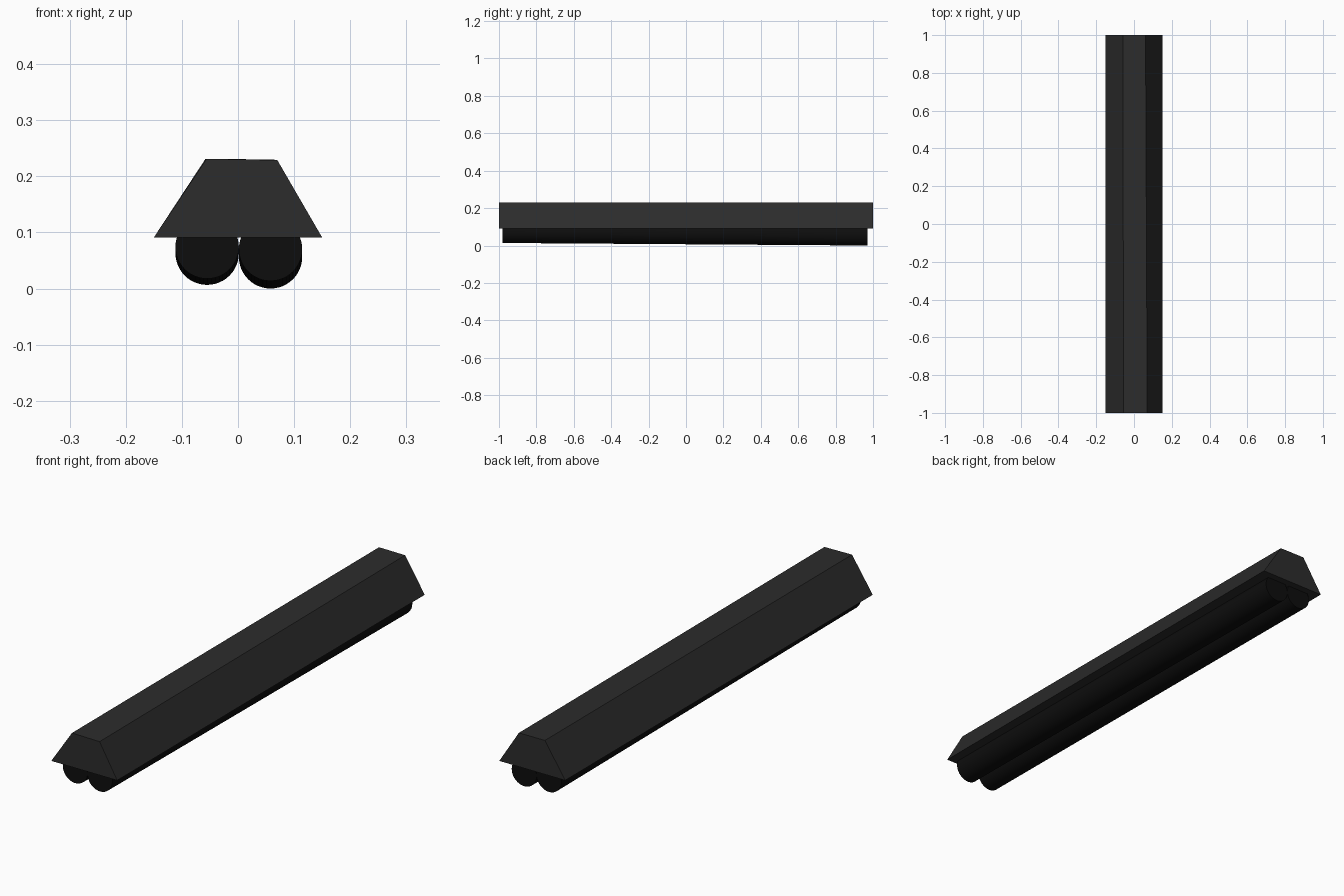
import bpy
from mathutils import Vector

if "Cube" in bpy.data.objects:
    bpy.data.objects.remove(bpy.data.objects["Cube"])


def paint(obj, name, value):
    mat = bpy.data.materials.get(name) or bpy.data.materials.new(name)
    mat.diffuse_color = (value, value, value, 1)
    mat.use_nodes = True
    mat.node_tree.nodes["Principled BSDF"].inputs["Base Color"].default_value = mat.diffuse_color
    obj.data.materials.append(mat)


# Trapezoid housing, its top edge shifting slightly along the length
def housing():
    front = [(-0.15, 0.091), (0.15, 0.091), (0.07, 0.229), (-0.056, 0.231)]
    back = [(-0.15, 0.091), (0.15, 0.091), (0.061, 0.23), (-0.058, 0.231)]
    verts = [(x, -1, z) for x, z in front] + [(x, 1, z) for x, z in back]
    faces = [(0, 1, 2, 3), (7, 6, 5, 4)]
    faces += [(i, i + 4, (i + 1) % 4 + 4, (i + 1) % 4) for i in range(4)]
    mesh = bpy.data.meshes.new("housing")
    mesh.from_pydata(verts, [], faces)
    obj = bpy.data.objects.new("housing", mesh)
    bpy.context.collection.objects.link(obj)
    paint(obj, "housing_black", 0.025)


# Round tube running between two end centres
def tube(name, start, end, radius):
    a, b = Vector(start), Vector(end)
    bpy.ops.mesh.primitive_cylinder_add(
        vertices=48, radius=radius, depth=(b - a).length, location=(a + b) / 2)
    obj = bpy.context.object
    obj.name = name
    obj.rotation_euler = (b - a).to_track_quat('Z', 'Y').to_euler()
    bpy.ops.object.shade_smooth_by_angle()
    paint(obj, "tube_black", 0.004)


housing()
# The pair of tubes dips slightly toward the back
tube("left_tube", (-0.055, -0.98, 0.074), (-0.055, 0.97, 0.063), 0.0565)
tube("right_tube", (0.058, -0.98, 0.070), (0.058, 0.97, 0.0565), 0.0565)
